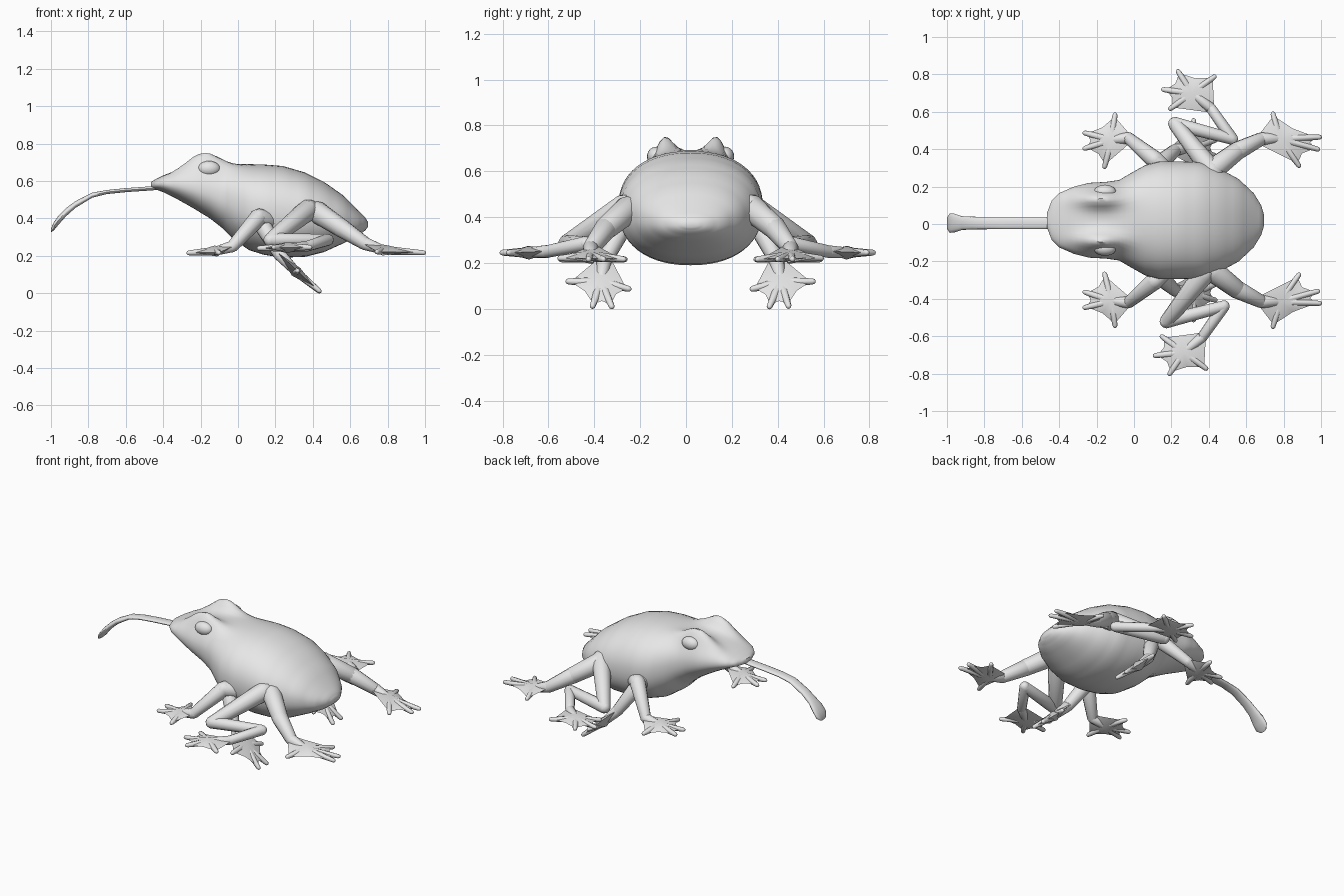
import bpy, bmesh, math
from mathutils import Vector

if "Cube" in bpy.data.objects:
    bpy.data.objects.remove(bpy.data.objects["Cube"])

CY = 0.02  # mirror plane of the body
skin = bpy.data.materials.new("plain grey")
skin.diffuse_color = (0.8, 0.8, 0.8, 1)
skin.use_nodes = True
skin.node_tree.nodes["Principled BSDF"].inputs["Base Color"].default_value = skin.diffuse_color


def finish(bm, name):
    bmesh.ops.recalc_face_normals(bm, faces=bm.faces)
    me = bpy.data.meshes.new(name)
    bm.to_mesh(me)
    bm.free()
    me.materials.append(skin)
    ob = bpy.data.objects.new(name, me)
    bpy.context.collection.objects.link(ob)
    bpy.ops.object.select_all(action='DESELECT')
    ob.select_set(True)
    bpy.context.view_layer.objects.active = ob
    bpy.ops.object.shade_smooth_by_angle(angle=math.radians(50))
    return ob


def bridge(bm, rings):
    for a, b in zip(rings, rings[1:]):
        n = len(a)
        for i in range(n):
            bm.faces.new((a[i], a[(i + 1) % n], b[(i + 1) % n], b[i]))
    bm.faces.new(rings[0][::-1])
    bm.faces.new(rings[-1])


def refine(st, k):
    """Linear in-between sections."""
    out = []
    for a, b in zip(st, st[1:]):
        out += [tuple(p + (q - p) * j / k for p, q in zip(a, b)) for j in range(k)]
    return out + [st[-1]]


def brow(x, y):
    """Height of the brow bumps over the head."""
    return 0.082 * math.exp(-((x + 0.18) / 0.12) ** 2 - ((abs(y - CY) - 0.115) / 0.05) ** 2)


def loft(name, stations, cy, n=28, power=0.9, bump=None):
    """Rounded sections along x, each (x, z bottom, z top, half width)."""
    bm = bmesh.new()
    rings = []
    for x, z0, z1, hw in stations:
        ring = []
        for i in range(n):
            a = 2 * math.pi * i / n
            c, s = math.cos(a), math.sin(a)
            y = cy + hw * math.copysign(abs(c) ** power, c)
            z = (z0 + z1) / 2 + (z1 - z0) / 2 * math.copysign(abs(s) ** power, s)
            if bump and s > 0:
                z += bump(x, y) * min(1, s / 0.4)
            ring.append(bm.verts.new((x, y, z)))
        rings.append(ring)
    bridge(bm, rings)
    return finish(bm, name)


def bone(bm, a, b, ra, rb, n=12):
    """Tapered limb segment with rounded ends."""
    d = (b - a).normalized()
    u = d.orthogonal().normalized()
    v = d.cross(u)
    prof = [(a - d * ra * math.cos(t), ra * math.sin(t)) for t in (0.25, 0.8, 1.57)]
    prof += [(b + d * rb * math.cos(t), rb * math.sin(t)) for t in (1.57, 0.8, 0.25)]
    bridge(bm, [[bm.verts.new(c + (u * math.cos(2 * math.pi * i / n) +
                                   v * math.sin(2 * math.pi * i / n)) * r)
                 for i in range(n)] for c, r in prof])


def leg(name, side, joints, radii, palm, tips, dx=0.0, dy=0.0):
    """Jointed limb ending in a webbed foot; side -1 is the mirrored copy."""
    def place(p):
        o = (dx, dy) if side < 0 else (0, 0)
        return Vector((p[0] + o[0], CY + side * (p[1] - CY) + o[1], p[2]))
    joints = [place(p) for p in joints]
    palm = place(palm)
    tips = [place(p) for p in tips]
    bm = bmesh.new()
    for a, b, ra, rb in zip(joints, joints[1:], radii, radii[1:]):
        bone(bm, a, b, ra, rb)
    wrist = joints[-1]
    bone(bm, wrist, palm, radii[-1], 0.024)
    for t in tips:
        bone(bm, palm, palm.lerp(t, 0.92), 0.024, 0.013, 8)
    # web: lens-shaped fan with notches between the toes
    out = (palm - wrist).normalized()
    nrm = (tips[0] - tips[-1]).cross(out).normalized()
    across = out.cross(nrm).normalized() * radii[-1]
    if across.dot(tips[0] - palm) < 0:
        across = -across
    ring = [wrist - across, wrist + across]
    for i, t in enumerate(tips):
        ring.append(palm.lerp(t, 0.85))
        if i < len(tips) - 1:
            ring.append(palm.lerp((t + tips[i + 1]) / 2, 0.72))
    rv = [bm.verts.new(p) for p in ring]
    for s in (1, -1):
        c = bm.verts.new(palm + nrm * 0.03 * s)
        for i in range(len(rv)):
            bm.faces.new((c, rv[i], rv[(i + 1) % len(rv)]))
    finish(bm, name)


def ellipsoid(name, centre, radii):
    bm = bmesh.new()
    bmesh.ops.create_uvsphere(bm, u_segments=20, v_segments=12, radius=1)
    for v in bm.verts:
        v.co = Vector([c + r * k for c, r, k in zip(centre, radii, v.co)])
    finish(bm, name)


# body and head with brow bumps
loft("body", refine([
    (-0.465, 0.565, 0.595, 0.04), (-0.44, 0.555, 0.61, 0.105),
    (-0.40, 0.54, 0.63, 0.145), (-0.32, 0.50, 0.66, 0.18),
    (-0.24, 0.455, 0.68, 0.20), (-0.15, 0.40, 0.69, 0.205),
    (-0.08, 0.345, 0.692, 0.215), (-0.02, 0.285, 0.692, 0.25),
    (0.06, 0.23, 0.69, 0.295), (0.14, 0.205, 0.688, 0.315),
    (0.24, 0.19, 0.68, 0.315), (0.36, 0.195, 0.645, 0.31),
    (0.46, 0.22, 0.595, 0.275), (0.56, 0.265, 0.525, 0.22),
    (0.64, 0.305, 0.445, 0.145), (0.68, 0.335, 0.405, 0.08),
    (0.695, 0.355, 0.38, 0.03)], 3), CY, n=56, bump=brow)

# tongue, curling down to a broad tip
loft("tongue", [
    (-0.38, 0.555, 0.578, 0.032), (-0.60, 0.54, 0.562, 0.033),
    (-0.70, 0.53, 0.552, 0.033), (-0.78, 0.51, 0.538, 0.033),
    (-0.87, 0.455, 0.492, 0.034), (-0.92, 0.41, 0.455, 0.037),
    (-0.96, 0.365, 0.415, 0.05), (-0.985, 0.335, 0.38, 0.052),
    (-1.0, 0.325, 0.345, 0.03)], 0.005, n=14)

for side, tag in ((1, "left"), (-1, "right")):
    # eyes
    ellipsoid("eye_" + tag, (-0.155, CY + side * 0.15, 0.665), (0.06, 0.04, 0.042))
    # front leg
    leg("front_leg_" + tag, side,
        [(0.18, 0.27, 0.38), (0.11, 0.345, 0.405), (-0.03, 0.46, 0.25)],
        [0.05, 0.048, 0.032], (-0.12, 0.45, 0.225),
        [(-0.10, 0.595, 0.215), (-0.275, 0.49, 0.215),
         (-0.275, 0.40, 0.215), (-0.16, 0.295, 0.215)])
    # lower leg, reaching down to the ground
    leg("lower_leg_" + tag, side,
        [(0.11, 0.30, 0.40), (0.22, 0.395, 0.21)],
        [0.05, 0.034], (0.31, 0.412, 0.115),
        [(0.32, 0.565, 0.12), (0.445, 0.45, 0.004),
         (0.445, 0.36, 0.002), (0.35, 0.28, 0.085)])
    # folded leg
    leg("folded_leg_" + tag, side,
        [(0.42, 0.28, 0.445), (0.22, 0.535, 0.285), (0.525, 0.455, 0.285), (0.41, 0.62, 0.25)],
        [0.058, 0.038, 0.032, 0.028], (0.31, 0.70, 0.245),
        [(0.44, 0.795, 0.245), (0.23, 0.825, 0.245),
         (0.145, 0.72, 0.24), (0.185, 0.61, 0.24)], dx=-0.045, dy=-0.025)
    # back leg
    leg("back_leg_" + tag, side,
        [(0.42, 0.29, 0.435), (0.55, 0.39, 0.35), (0.68, 0.455, 0.265)],
        [0.06, 0.05, 0.036], (0.78, 0.455, 0.23),
        [(0.74, 0.60, 0.22), (1.01, 0.465, 0.215),
         (1.0, 0.395, 0.215), (0.89, 0.30, 0.215)])
